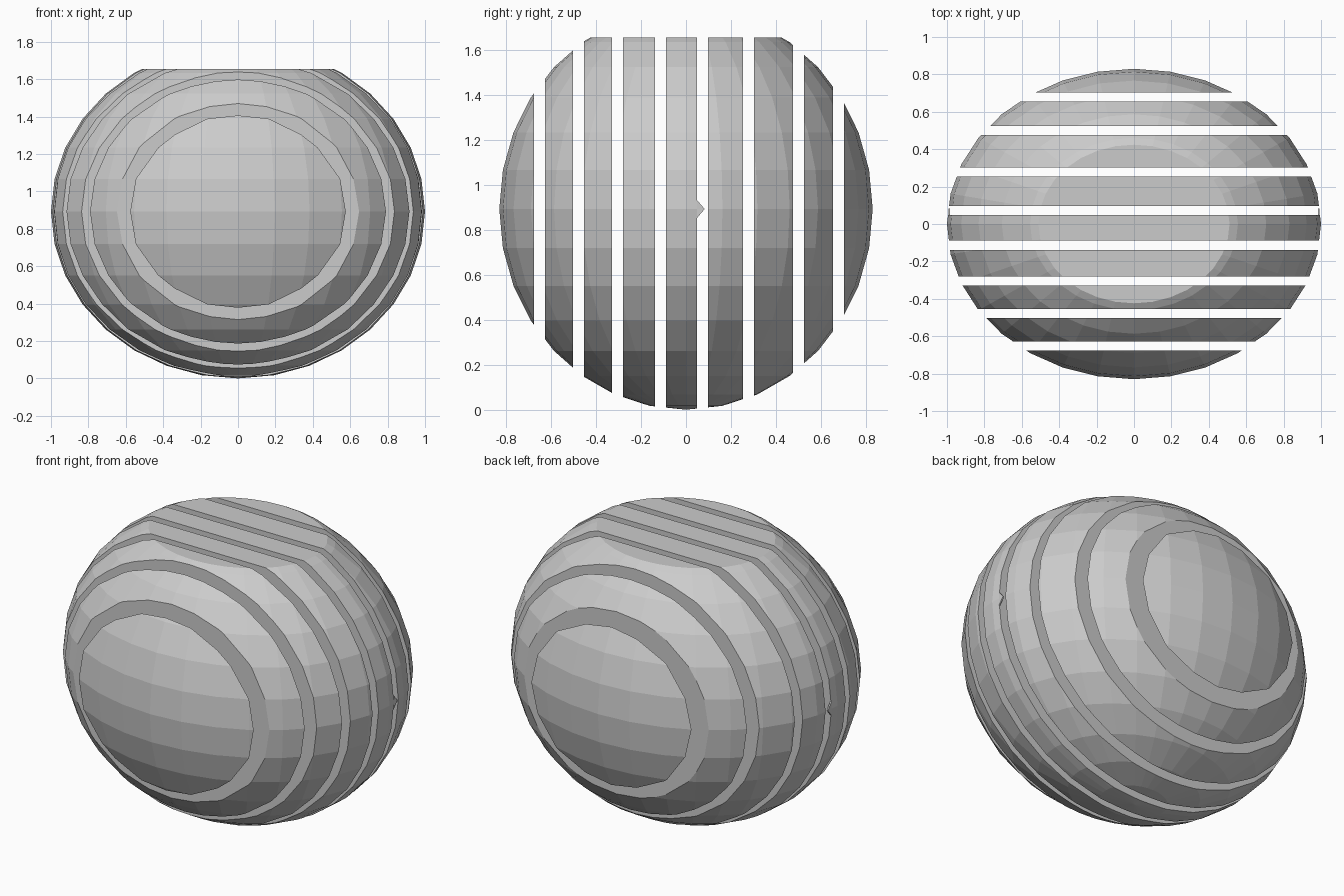
import bpy, bmesh
from mathutils import Vector, Matrix

if "Cube" in bpy.data.objects:
    bpy.data.objects.remove(bpy.data.objects["Cube"])

RX, RY, RZ = 1.0, 0.83, 0.892      # ellipsoid radii
TOP = 1.655                        # flat top height
GAP = 0.0485
GAP_STARTS = [-0.676, -0.502, -0.329, -0.138, 0.049, 0.254, 0.476, 0.654]

grey = bpy.data.materials.new("plain grey")
grey.diffuse_color = (0.6, 0.6, 0.6, 1)
grey.use_nodes = True
grey.node_tree.nodes["Principled BSDF"].inputs["Base Color"].default_value = grey.diffuse_color


def trim(bm, point, normal):
    """Cut away the side the normal points to and close the cut."""
    res = bmesh.ops.bisect_plane(bm, geom=bm.verts[:] + bm.edges[:] + bm.faces[:],
                                 dist=1e-5, plane_co=point, plane_no=normal,
                                 clear_outer=True)
    edges = [e for e in res["geom_cut"] if isinstance(e, bmesh.types.BMEdge)]
    bmesh.ops.contextual_create(bm, geom=edges)


def finish(bm, name):
    bmesh.ops.recalc_face_normals(bm, faces=bm.faces)
    mesh = bpy.data.meshes.new(name)
    bm.to_mesh(mesh)
    bm.free()
    mesh.materials.append(grey)
    obj = bpy.data.objects.new(name, mesh)
    bpy.context.collection.objects.link(obj)


# Slices: the faceted ellipsoid with a flat top, cut into upright slabs
starts = [None] + [g + GAP for g in GAP_STARTS]
ends = GAP_STARTS + [None]
for i, (y0, y1) in enumerate(zip(starts, ends)):
    bm = bmesh.new()
    bmesh.ops.create_uvsphere(bm, u_segments=32, v_segments=16, radius=1,
                              matrix=Matrix.Translation((0, 0, RZ)) @ Matrix.Diagonal((RX, RY, RZ, 1)))
    trim(bm, Vector((0, 0, TOP)), Vector((0, 0, 1)))
    if y0 is not None:
        trim(bm, Vector((0, y0, 0)), Vector((0, -1, 0)))
    if y1 is not None:
        trim(bm, Vector((0, y1, 0)), Vector((0, 1, 0)))
    finish(bm, f"slice_{i + 1}")

# Nibs: tiny pointed slivers at the left and right of the middle slice
for side, name in ((1, "right_nib"), (-1, "left_nib")):
    bm = bmesh.new()
    tri = [(0.049, RZ - 0.04), (0.083, RZ), (0.049, RZ + 0.04)]
    outer = [bm.verts.new((side * 0.993, y, z)) for y, z in tri]
    inner = [bm.verts.new((side * 0.985, y, z)) for y, z in tri]
    bm.faces.new(outer)
    bm.faces.new(inner[::-1])
    for k in range(3):
        n = (k + 1) % 3
        bm.faces.new((outer[k], inner[k], inner[n], outer[n]))
    finish(bm, name)
